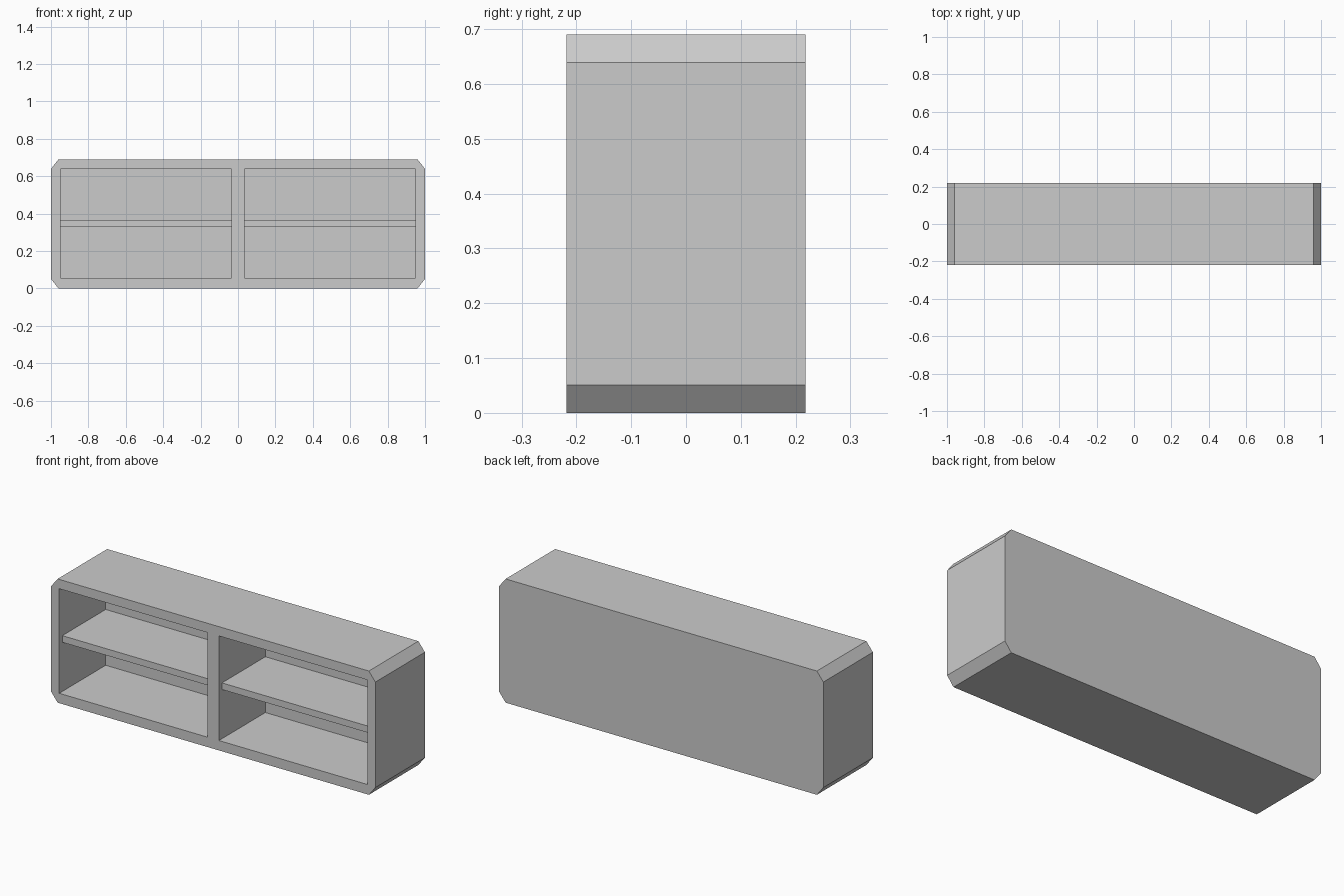
import bpy
import bmesh

old = bpy.data.objects.get("Cube")
if old:
    bpy.data.objects.remove(old, do_unlink=True)

# Overall sizes
HALF_W, HALF_D, HEIGHT = 1.0, 0.218, 0.69
CHAMFER_X, CHAMFER_Z = 0.04, 0.051
BAY_IN, BAY_OUT = 0.035, 0.95
BAY_BOTTOM, BAY_TOP = 0.055, 0.638
PANEL = 0.027  # back thickness and shelf setback

grey = bpy.data.materials.new("plain grey")
grey.use_nodes = True
grey.diffuse_color = (0.6, 0.6, 0.6, 1)
grey.node_tree.nodes["Principled BSDF"].inputs["Base Color"].default_value = (0.6, 0.6, 0.6, 1)


def prism(name, outline, y0, y1):
    """Extrude an (x, z) outline from y0 to y1."""
    bm = bmesh.new()
    face = bm.faces.new([bm.verts.new((x, y0, z)) for x, z in outline])
    new = bmesh.ops.extrude_face_region(bm, geom=[face])["geom"]
    verts = [v for v in new if isinstance(v, bmesh.types.BMVert)]
    bmesh.ops.translate(bm, verts=verts, vec=(0, y1 - y0, 0))
    bmesh.ops.recalc_face_normals(bm, faces=bm.faces[:])
    mesh = bpy.data.meshes.new(name)
    bm.to_mesh(mesh)
    bm.free()
    mesh.materials.append(grey)
    obj = bpy.data.objects.new(name, mesh)
    bpy.context.collection.objects.link(obj)
    return obj


def rect(x0, x1, z0, z1):
    return [(x0, z0), (x1, z0), (x1, z1), (x0, z1)]


# Chamfered cabinet body
quarter = [(HALF_W - CHAMFER_X, 0), (HALF_W, CHAMFER_Z)]
right_side = quarter + [(x, HEIGHT - z) for x, z in reversed(quarter)]
outline = right_side + [(-x, z) for x, z in reversed(right_side)]
cabinet = prism("cabinet_body", outline, -HALF_D, HALF_D)
bpy.context.view_layer.objects.active = cabinet

for side, sign in (("left", 1), ("right", -1)):
    x0, x1 = sorted((sign * BAY_IN, sign * BAY_OUT))

    # Open bay cut from the front
    cutter = prism(side + "_bay_cutter", rect(x0, x1, BAY_BOTTOM, BAY_TOP),
                   -HALF_D - 0.1, HALF_D - PANEL)
    cutter.hide_render = True
    mod = cabinet.modifiers.new(side + "_bay", 'BOOLEAN')
    mod.operation = 'DIFFERENCE'
    mod.solver = 'EXACT'
    mod.object = cutter
    bpy.ops.object.modifier_apply(modifier=mod.name)
    bpy.data.objects.remove(cutter, do_unlink=True)

    # Shelf set back inside the bay
    prism(side + "_shelf", rect(x0, x1, 0.329, 0.366),
          -HALF_D + PANEL, HALF_D - PANEL)
